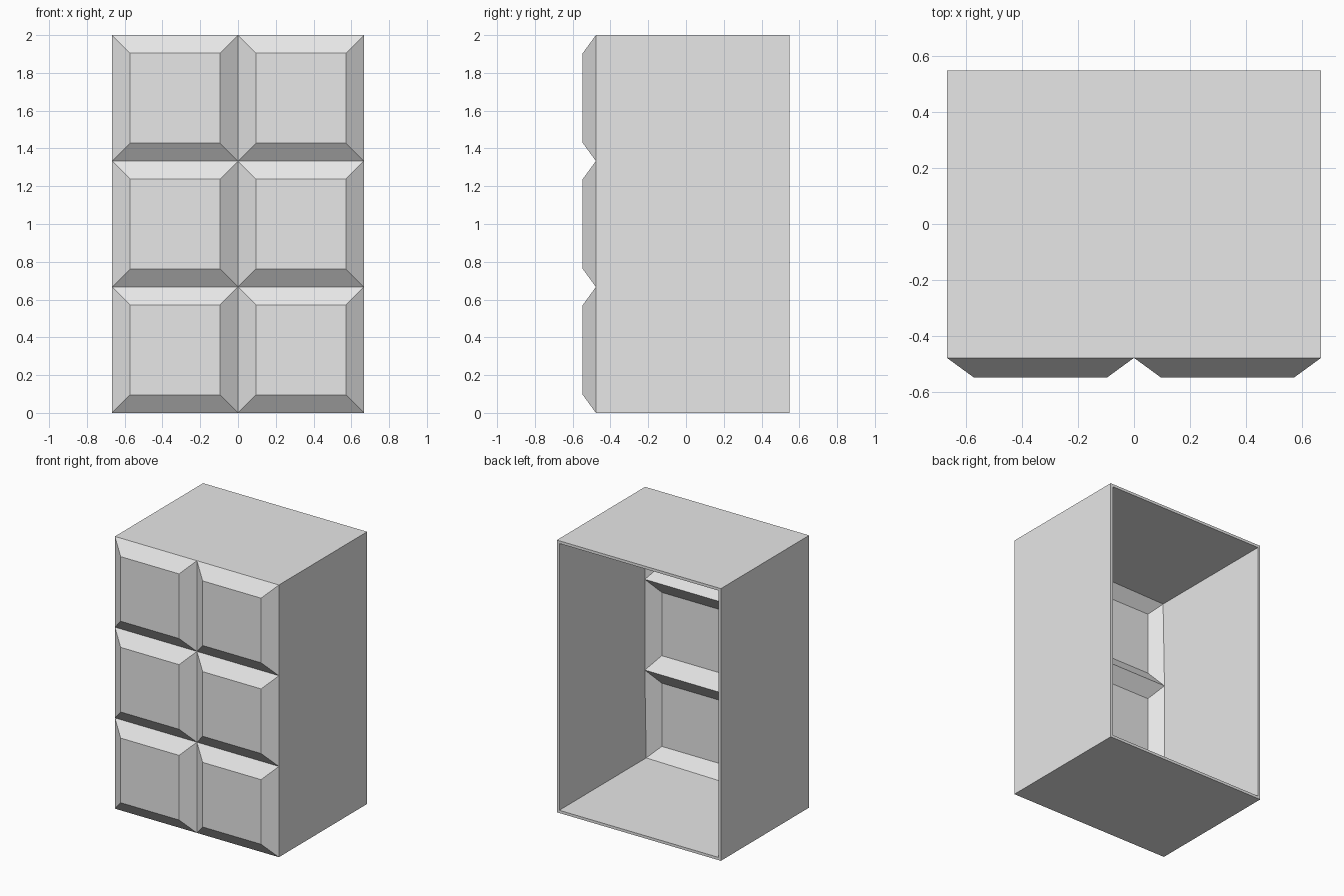
import bpy
import bmesh
from math import radians
from mathutils import Matrix, Vector

cube = bpy.data.objects.get("Cube")
if cube:
    bpy.data.objects.remove(cube, do_unlink=True)

CELL = 2 / 3           # size of one square panel
COLS, ROWS = 2, 3
FRONT_Y, BACK_Y = -0.477, 0.547
BEVEL, RAISE = 0.096, 0.07
WALL = 0.02

# Plain grey material
grey = bpy.data.materials.new("light_grey")
grey.use_nodes = True
colour = (0.8, 0.8, 0.8, 1)
grey.diffuse_color = colour
grey.node_tree.nodes["Principled BSDF"].inputs["Base Color"].default_value = colour

# Front sheet divided into square panels, facing -y
bm = bmesh.new()
place = (Matrix.Translation((0, FRONT_Y, ROWS * CELL / 2))
         @ Matrix.Rotation(radians(90), 4, "X")
         @ Matrix.Diagonal((COLS * CELL / 2, ROWS * CELL / 2, 1, 1)))
bmesh.ops.create_grid(bm, x_segments=COLS, y_segments=ROWS, size=1, matrix=place)
panels = list(bm.faces)

# Side, top and bottom walls pulled straight back, leaving the back open
rim = [e for e in bm.edges if e.is_boundary]
walls = bmesh.ops.extrude_edge_only(bm, edges=rim)["geom"]
bmesh.ops.translate(bm, vec=Vector((0, BACK_Y - FRONT_Y, 0)),
                    verts=[g for g in walls if isinstance(g, bmesh.types.BMVert)])
bm.normal_update()

# Raised panels with sloping borders
bmesh.ops.inset_individual(bm, faces=panels, thickness=BEVEL, depth=0,
                           use_even_offset=True)
raised = {v for f in panels for v in f.verts}
bmesh.ops.translate(bm, vec=Vector((0, -RAISE, 0)), verts=list(raised))

# Consistent outward normals
bmesh.ops.recalc_face_normals(bm, faces=bm.faces)
bm.normal_update()
if panels[0].normal.y > 0:
    bmesh.ops.reverse_faces(bm, faces=bm.faces)

mesh = bpy.data.meshes.new("panelled_shell")
bm.to_mesh(mesh)
bm.free()
mesh.materials.append(grey)
shell = bpy.data.objects.new("panelled_shell", mesh)
bpy.context.collection.objects.link(shell)

# Thin wall growing inwards
solid = shell.modifiers.new("wall_thickness", "SOLIDIFY")
solid.thickness = WALL
solid.offset = -1
solid.use_even_offset = True
solid.use_quality_normals = True
